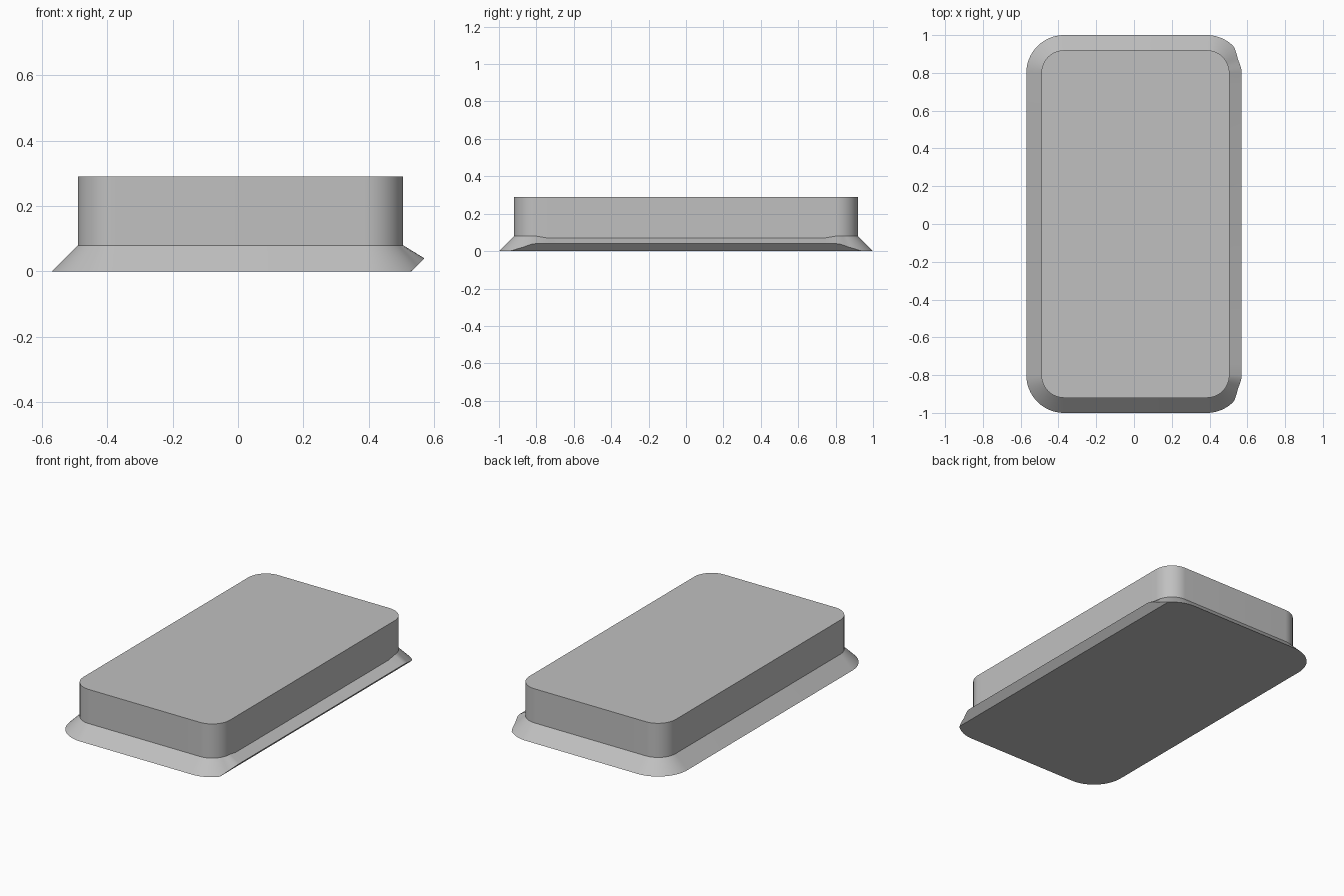
import bpy, bmesh
from math import sin, cos, pi, radians

cube = bpy.data.objects.get("Cube")
if cube:
    bpy.data.objects.remove(cube, do_unlink=True)

grey = bpy.data.materials.new("light grey")
grey.use_nodes = True
colour = (0.53, 0.53, 0.53, 1)
grey.diffuse_color = colour
grey.node_tree.nodes["Principled BSDF"].inputs["Base Color"].default_value = colour

TOP, SKIRT, R, SEG = 0.29, 0.08, 0.12, 20
LEFT, RIGHT, CY = -0.37, 0.385, 0.8     # corner arc centres
CUT, TIP = 0.53, 0.04                   # undercut start and lip height
BLEND = radians(26)


def station(cx, cy, a):
    """Wall, rim and base points of the skirt along one corner direction."""
    c, s = cos(a), sin(a)
    wall = (cx + R * c, cy + R * s, SKIRT)
    t = 1.0
    if cx > 0 and c > 0:
        t = min(1.0, (CUT + SKIRT - cx - R * c) / (SKIRT * (c + 1)))
    r = R + SKIRT * t
    x, y, z = cx + r * c, cy + r * s, SKIRT * (1 - t)
    if t == 1:
        return wall, (x, y, 0), (x, y, 0)
    # raise the rim smoothly into the side lip
    k = max(0.0, 1 - abs(math_angle(a)) / BLEND)
    k = k * k * (3 - 2 * k)
    z += (TIP - z) * k
    return wall, (CUT + z, y, z), (CUT, y, 0)


def math_angle(a):
    return (a + pi) % (2 * pi) - pi


def lip_station(y):
    return (RIGHT + R, y, 0.07), (CUT + TIP, y, TIP), (CUT, y, 0)


# Outline stations, counter-clockwise from the right side
stations = [lip_station(-0.74), lip_station(0.74)]
for i, (cx, cy) in enumerate([(RIGHT, CY), (LEFT, CY), (LEFT, -CY), (RIGHT, -CY)]):
    for j in range(SEG + 1):
        stations.append(station(cx, cy, (i + j / SEG) * pi / 2))

# Cap block, flared skirt and undercut base as one closed loft
bm = bmesh.new()
rings = [[bm.verts.new((w[0], w[1], TOP)) for w, _, _ in stations]]
for level in range(3):
    rings.append([bm.verts.new(st[level]) for st in stations])
n = len(stations)
for upper, lower in zip(rings, rings[1:]):
    for i in range(n):
        j = (i + 1) % n
        bm.faces.new((upper[i], lower[i], lower[j], upper[j]))
bm.faces.new(rings[0])
bm.faces.new(rings[-1][::-1])
bmesh.ops.remove_doubles(bm, verts=bm.verts, dist=0.0001)
bmesh.ops.recalc_face_normals(bm, faces=bm.faces)

mesh = bpy.data.meshes.new("flared_cap")
bm.to_mesh(mesh)
bm.free()
mesh.materials.append(grey)
cap = bpy.data.objects.new("flared_cap", mesh)
bpy.context.collection.objects.link(cap)
bpy.ops.object.select_all(action='DESELECT')
cap.select_set(True)
bpy.context.view_layer.objects.active = cap
bpy.ops.object.shade_smooth_by_angle(angle=radians(25))
